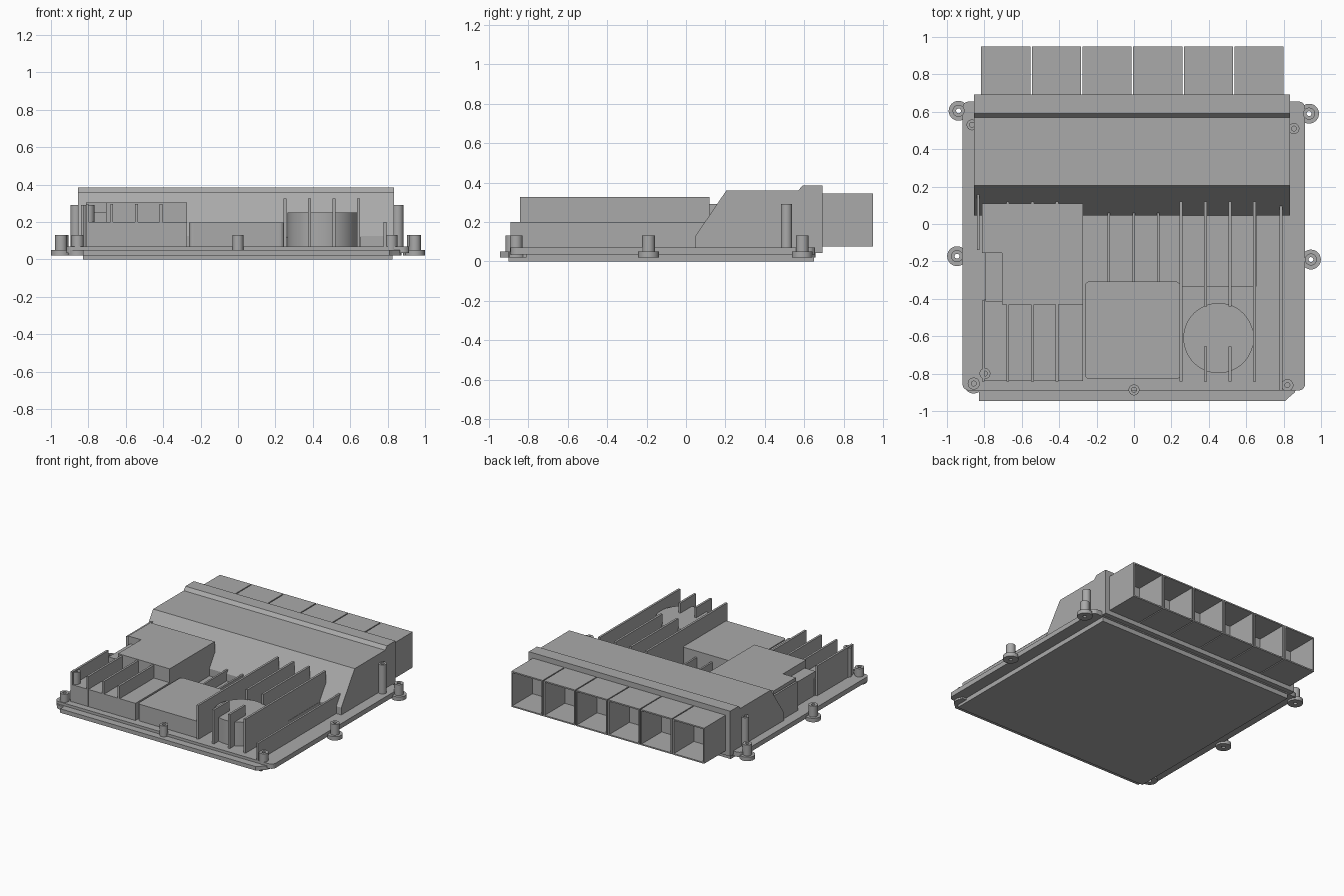
import bpy, bmesh, math

if "Cube" in bpy.data.objects:
    bpy.data.objects.remove(bpy.data.objects["Cube"])

grey = bpy.data.materials.new("cast_grey")
grey.diffuse_color = (0.4, 0.4, 0.4, 1)
grey.use_nodes = True
grey.node_tree.nodes["Principled BSDF"].inputs["Base Color"].default_value = grey.diffuse_color


def finish(name, bm, smooth=False):
    bmesh.ops.recalc_face_normals(bm, faces=bm.faces)
    me = bpy.data.meshes.new(name)
    bm.to_mesh(me)
    bm.free()
    ob = bpy.data.objects.new(name, me)
    bpy.context.collection.objects.link(ob)
    me.materials.append(grey)
    if smooth:
        bpy.ops.object.select_all(action='DESELECT')
        ob.select_set(True)
        bpy.context.view_layer.objects.active = ob
        bpy.ops.object.shade_smooth_by_angle(angle=math.radians(35))
    return ob


def prism(name, pts, lo, hi, axis='Z'):
    """Extrude an outline: (x, y) along z, or (y, z) along x."""
    bm = bmesh.new()
    place = (lambda a, b, c: (a, b, c)) if axis == 'Z' else (lambda a, b, c: (c, a, b))
    f = bm.faces.new([bm.verts.new(place(a, b, lo)) for a, b in pts])
    ext = bmesh.ops.extrude_face_region(bm, geom=[f])
    move = (0, 0, hi - lo) if axis == 'Z' else (hi - lo, 0, 0)
    bmesh.ops.translate(bm, vec=move, verts=[v for v in ext['geom'] if isinstance(v, bmesh.types.BMVert)])
    return finish(name, bm)


def box(name, x0, x1, y0, y1, z0, z1, r=0, seg=5):
    """Box with optional rounded vertical corners."""
    if not r:
        pts = [(x0, y0), (x1, y0), (x1, y1), (x0, y1)]
    else:
        pts = []
        corners = [(x1 - r, y1 - r), (x0 + r, y1 - r), (x0 + r, y0 + r), (x1 - r, y0 + r)]
        for q, (cx, cy) in enumerate(corners):
            for i in range(seg + 1):
                a = math.pi / 2 * (q + i / seg)
                pts.append((cx + r * math.cos(a), cy + r * math.sin(a)))
    return prism(name, pts, z0, z1)


def ring(name, x, y, profile, n=32):
    """Revolve a closed (radius, z) profile around a vertical axis."""
    bm = bmesh.new()
    loops = []
    for i in range(n):
        a = 2 * math.pi * i / n
        loops.append([bm.verts.new((x + r * math.cos(a), y + r * math.sin(a), z)) for r, z in profile])
    m = len(profile)
    for i in range(n):
        p, q = loops[i], loops[(i + 1) % n]
        for j in range(m):
            k = (j + 1) % m
            bm.faces.new((p[j], q[j], q[k], p[k]))
    return finish(name, bm, True)


# Base plates and front lip
box("bottom_cover", -0.83, 0.825, -0.9, 0.65, 0, 0.036)
box("base_plate", -0.917, 0.915, -0.89, 0.655, 0.034, 0.07, 0.035)
prism("front_lip", [(-0.83, -0.945), (0.81, -0.945), (0.825, -0.93), (0.86, -0.9),
                    (0.86, -0.81), (-0.83, -0.81)], 0.02, 0.05)

# Connector hood with sloped front
prism("connector_hood", [(0.045, 0.06), (0.045, 0.125), (0.205, 0.36), (0.57, 0.36),
                         (0.592, 0.385), (0.692, 0.385), (0.692, 0.042), (0.6, 0.042)],
      -0.855, 0.835, 'X')

# Six open connector shrouds along the back
for i in range(6):
    x0 = -0.817 + 0.2708 * i
    bm = bmesh.new()
    bmesh.ops.create_cube(bm, size=1)
    for v in bm.verts:
        v.co = (x0 + 0.1315 + v.co.x * 0.263, 0.815 + v.co.y * 0.27, 0.21 + v.co.z * 0.27)
    bm.normal_update()
    back = [f for f in bm.faces if f.normal.y > 0.9]
    bmesh.ops.inset_individual(bm, faces=back, thickness=0.014)
    ext = bmesh.ops.extrude_discrete_faces(bm, faces=back)
    bmesh.ops.translate(bm, vec=(0, -0.24, 0), verts=ext['faces'][0].verts[:])
    finish(f"connector_shroud_{i + 1}", bm)

# Left raised block with notch, lower block and its fins
prism("left_raised_block", [(-0.812, 0.11), (-0.812, -0.155), (-0.705, -0.155), (-0.705, -0.43),
                            (-0.272, -0.43), (-0.272, 0.11)], 0.06, 0.305)
box("left_notch_step", -0.795, -0.7, -0.415, -0.15, 0.06, 0.25)
box("left_lower_block", -0.8, -0.272, -0.84, -0.4, 0.06, 0.2)
for i, x in enumerate((-0.806, -0.675, -0.542, -0.412)):
    box(f"left_fin_{i + 1}", x - 0.008, x + 0.008, -0.842, 0.12 if i else -0.41, 0.06, 0.297)
box("left_edge_fin", -0.84, -0.825, -0.14, 0.16, 0.06, 0.29)

# Centre block and low ribs behind it
box("centre_block", -0.262, 0.247, -0.83, -0.307, 0.06, 0.197, 0.025)
for i, x in enumerate((-0.134, -0.002, 0.13)):
    box(f"centre_rib_{i + 1}", x - 0.007, x + 0.007, -0.31, 0.06, 0.06, 0.15)

# Right low block, round housing and tall fins
box("right_low_block", 0.25, 0.655, -0.335, 0.06, 0.06, 0.12)
ring("round_housing", 0.452, -0.61, [(0.0001, 0.06), (0.188, 0.06), (0.188, 0.25), (0.0001, 0.25)], 48)
for i, x in enumerate((0.251, 0.381, 0.513, 0.645)):
    spans = [(-0.842, 0.12)] if i in (0, 3) else [(-0.842, -0.655), (-0.44, 0.12)]
    for j, (y0, y1) in enumerate(spans):
        box(f"right_fin_{i + 1}_{j + 1}", x - 0.008, x + 0.008, y0, y1, 0.06, 0.327)
box("right_edge_fin", 0.778, 0.793, -0.89, 0.1, 0.06, 0.2)

# Mounting lugs: flange with a hollow post
lug = [(0.013, 0.02), (0.053, 0.02), (0.053, 0.05), (0.032, 0.05), (0.032, 0.132), (0.013, 0.132)]
for i, (x, y) in enumerate([(-0.938, 0.605), (-0.946, -0.172), (0.936, 0.59), (0.946, -0.19),
                            (-0.857, -0.853), (0.82, -0.862)]):
    ring(f"mounting_lug_{i + 1}", x, y, lug)

# Plain hollow posts
for name, x, y, z in [("front_post", 0, -0.887, 0.132), ("left_tall_post", -0.866, 0.53, 0.29),
                      ("right_tall_post", 0.855, 0.51, 0.29), ("front_left_tall_post", -0.797, -0.8, 0.29)]:
    ring(name, x, y, [(0.013, 0.04), (0.029, 0.04), (0.029, z), (0.013, z)])
